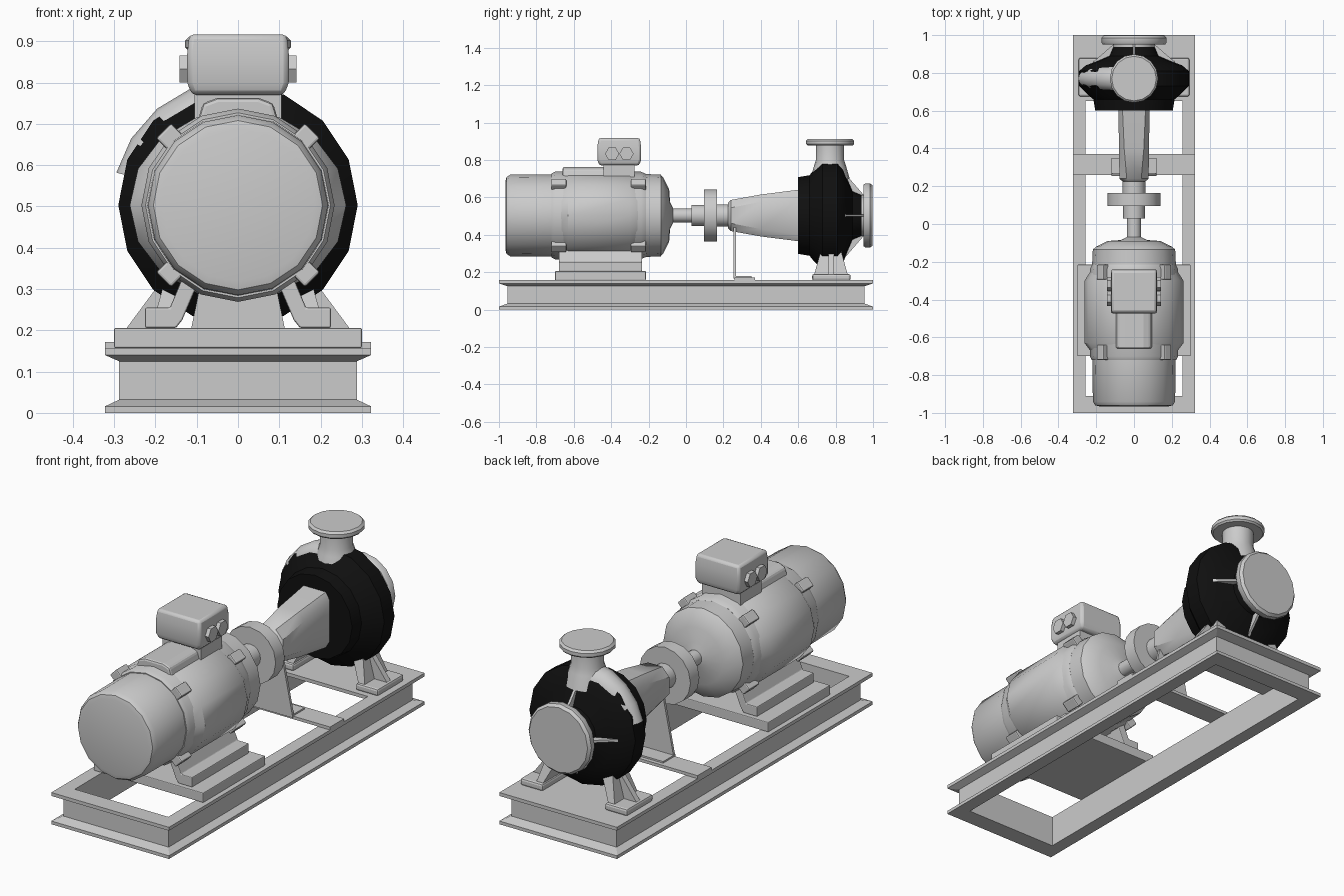
import bpy, bmesh
from math import sin, cos, pi, radians
from mathutils import Vector

if "Cube" in bpy.data.objects:
    bpy.data.objects.remove(bpy.data.objects["Cube"])

AX = 0.503  # shaft height


def loft(name, rings, closed=False, smooth=True, bevel=0.0, color=None):
    """Skin a list of point rings; cap the ends unless closed."""
    bm = bmesh.new()
    vs = [[bm.verts.new(p) for p in r] for r in rings]
    n = len(vs[0])
    pairs = list(zip(vs, vs[1:])) + ([(vs[-1], vs[0])] if closed else [])
    for a, b in pairs:
        for i in range(n):
            j = (i + 1) % n
            bm.faces.new((a[i], a[j], b[j], b[i]))
    if not closed:
        bm.faces.new(vs[0])
        bm.faces.new(vs[-1])
    bmesh.ops.recalc_face_normals(bm, faces=bm.faces)
    me = bpy.data.meshes.new(name)
    bm.to_mesh(me)
    bm.free()
    ob = bpy.data.objects.new(name, me)
    bpy.context.collection.objects.link(ob)
    if color:
        mat = bpy.data.materials.new(name + "_paint")
        mat.diffuse_color = color
        mat.use_nodes = True
        mat.node_tree.nodes["Principled BSDF"].inputs["Base Color"].default_value = mat.diffuse_color
        me.materials.append(mat)
    bpy.ops.object.select_all(action='DESELECT')
    ob.select_set(True)
    bpy.context.view_layer.objects.active = ob
    if smooth:
        bpy.ops.object.shade_smooth_by_angle(angle=radians(35))
    if bevel:
        m = ob.modifiers.new("bevel", 'BEVEL')
        m.width, m.segments = bevel, 2
    return ob


def lathe(name, axis, origin, prof, n=16, su=1, sv=1, **kw):
    """Profile of (distance along axis, radius) turned about x, y or z."""
    o, rings = Vector(origin), []
    for t, r in prof:
        ring = []
        for i in range(n):
            a = 2 * pi * i / n
            u, v = r * cos(a) * su, r * sin(a) * sv
            ring.append(o + Vector({'x': (t, u, v), 'y': (u, t, v), 'z': (u, v, t)}[axis]))
        rings.append(ring)
    return loft(name, rings, **kw)


def box(name, x0, x1, y0, y1, z0, z1, bevel=0.0):
    return loft(name, [[(x0, y0, z), (x1, y0, z), (x1, y1, z), (x0, y1, z)] for z in (z0, z1)],
                smooth=False, bevel=bevel)


def prism_y(name, pts, y0, y1, **kw):
    """Extrude an xz outline along y."""
    return loft(name, [[(x, y, z) for x, z in pts] for y in (y0, y1)], smooth=False, **kw)


# Base frame: outward-facing channel swept round a rectangle
channel = [(0, 0), (0, .016), (.034, .032), (.034, .125), (0, .14), (0, .157), (.066, .157), (.066, 0)]
loft("base_frame", [[(sx * (.322 - d), sy * (1 - 1.35 * d), z) for d, z in channel]
                    for sx, sy in ((1, 1), (-1, 1), (-1, -1), (1, -1))], closed=True, smooth=False)
box("pump_deck", -.27, .27, .65, .93, .14, .157)
box("motor_plate", -.30, .30, -.70, -.215, .157, .206, .004)
box("support_crossbar", -.322, .322, .26, .37, .157, .172)

# Motor
lathe("fan_cover", 'y', (0, 0, AX), [(-.965, .185), (-.96, .205), (-.94, .218), (-.70, .22)])
lathe("motor_body", 'y', (0, 0, AX), [(-.72, .224), (-.70, .234), (-.24, .234), (-.215, .222)])
lathe("motor_side_bulge", 'y', (0, 0, AX),
      [(-.70, .21), (-.63, .262), (-.30, .262), (-.22, .21)], sv=.88)
prism_y("motor_top_rib", [(-.10, .70), (-.085, .75), (-.05, .763), (.05, .763), (.085, .75), (.10, .70)],
        -.66, -.42, bevel=.01)
lathe("motor_end_bell", 'y', (0, 0, AX),
      [(-.22, .222), (-.135, .218), (-.12, .20), (-.09, .14), (-.085, .07), (-.07, .04)])
lathe("motor_shaft", 'y', (0, 0, AX), [(-.08, .037), (.04, .037)])

# Lugs round the motor, at four diagonals and both ends
for k in range(4):
    a = pi / 4 + k * pi / 2
    d, t = Vector((cos(a), sin(a))), Vector((-sin(a), cos(a)))
    c = Vector((0, AX))
    pts = [c + d * r + t * w for r, w in ((.20, -.026), (.255, -.026), (.255, .026), (.20, .026))]
    for j, y in enumerate((-.72, -.295)):
        prism_y(f"motor_lug_{k}_{j}", pts, y, y + .08, bevel=.006)

# Motor feet
for s in (-1, 1):
    pts = [(.225, .206), (.225, .255), (.165, .255), (.125, .35), (.09, .33), (.135, .225), (.15, .206)]
    prism_y(f"motor_foot_{s}", [(s * x, z) for x, z in pts], -.68, -.235, bevel=.004)

# Terminal box with cable glands
box("terminal_neck", -.105, .105, -.44, -.275, .69, .78)
loft("terminal_box", [[(-w, -.357 - d, z), (w, -.357 - d, z), (w, -.357 + d, z), (-w, -.357 + d, z)]
                      for z, w, d in ((.77, .112, .106), (.80, .123, .117), (.87, .123, .117),
                                      (.917, .118, .11))], bevel=.012)
for s in (-1, 1):
    for j, y in enumerate((-.395, -.318)):
        lathe(f"cable_gland_{s}_{j}", 'x', (0, y, .833), [(s * .11, .038), (s * .142, .038)], n=6, smooth=False)

# Coupling
lathe("coupling", 'y', (0, 0, AX), [(.03, .057), (.095, .057), (.095, .14), (.165, .14), (.165, .06), (.235, .06)])

# Bearing housing: round nose opening into a tall flat-sided body
rings = []
for y, w, h, q in ((.225, .06, .07, .45), (.24, .077, .083, .5), (.40, .08, .112, .65), (.62, .082, .14, .75)):
    rings.append([(sx * w * fx, y, AX + sz * h * fz) for sx, sz, fx, fz in
                  ((1, 1, 1, q), (1, 1, q, 1), (-1, 1, q, 1), (-1, 1, 1, q),
                   (-1, -1, 1, q), (-1, -1, q, 1), (1, -1, q, 1), (1, -1, 1, q))])
loft("bearing_housing", rings)
prism_y("bearing_support", [(-.12, .172), (.12, .172), (.065, .44), (-.065, .44)], .255, .268)
box("bearing_support_foot", -.12, .12, .255, .35, .165, .18)

# Pump casing
BLACK = (.005, .005, .005, 1)
lathe("pump_casing", 'y', (0, 0, AX),
      [(.60, .205), (.66, .215), (.68, .24), (.73, .29), (.81, .29), (.84, .255),
       (.86, .20), (.89, .13), (.95, .105)], color=BLACK)
lathe("suction_flange", 'y', (0, 0, AX), [(.90, .11), (.95, .11), (.95, .165), (.96, .172), (.985, .172), (.998, .16)])

# Volute outlet rising round the casing to the neck
rings = []
for deg, r in ((165, .045), (148, .056), (130, .064), (112, .07), (92, .075)):
    a = radians(deg)
    d = Vector((cos(a), 0, sin(a)))
    c = Vector((0, .77, AX)) + d * (.305 - r)
    rings.append([c + d * r * cos(b) + Vector((0, r * sin(b), 0)) for b in [i * pi / 6 for i in range(12)]])
loft("volute_outlet", rings)
lathe("discharge_neck", 'z', (0, .77, 0),
      [(.70, .105), (.77, .085), (.80, .075), (.877, .075), (.877, .12), (.885, .128), (.902, .128), (.912, .118)])

# Gussets on the suction side
for k in range(4):
    d = Vector((cos(k * pi / 2), 0, sin(k * pi / 2)))
    t = Vector((-d.z, 0, d.x)) * .006
    tri = [Vector((0, y, AX)) + d * r for r, y in ((.08, .85), (.225, .85), (.11, .95), (.08, .95))]
    loft(f"suction_gusset_{k}", [[p + t for p in tri], [p - t for p in tri]], smooth=False)

# Pump feet: pad, sloping leg plate and rib
for s in (-1, 1):
    xa, xb = sorted((s * .17, s * .293))
    box(f"pump_foot_pad_{s}", xa, xb, .675, .88, .155, .19, .01)
    loft(f"pump_leg_{s}", [[(s * x0, .775 - d, z), (s * x1, .775 - d, z), (s * x1, .775 + d, z), (s * x0, .775 + d, z)]
                           for z, x0, x1, d in ((.185, .18, .215, .09), (.33, .11, .175, .05))], smooth=False)
    prism_y(f"pump_leg_rib_{s}", [(s * .19, .185), (s * .285, .185), (s * .185, .32), (s * .14, .32)], .762, .79)
